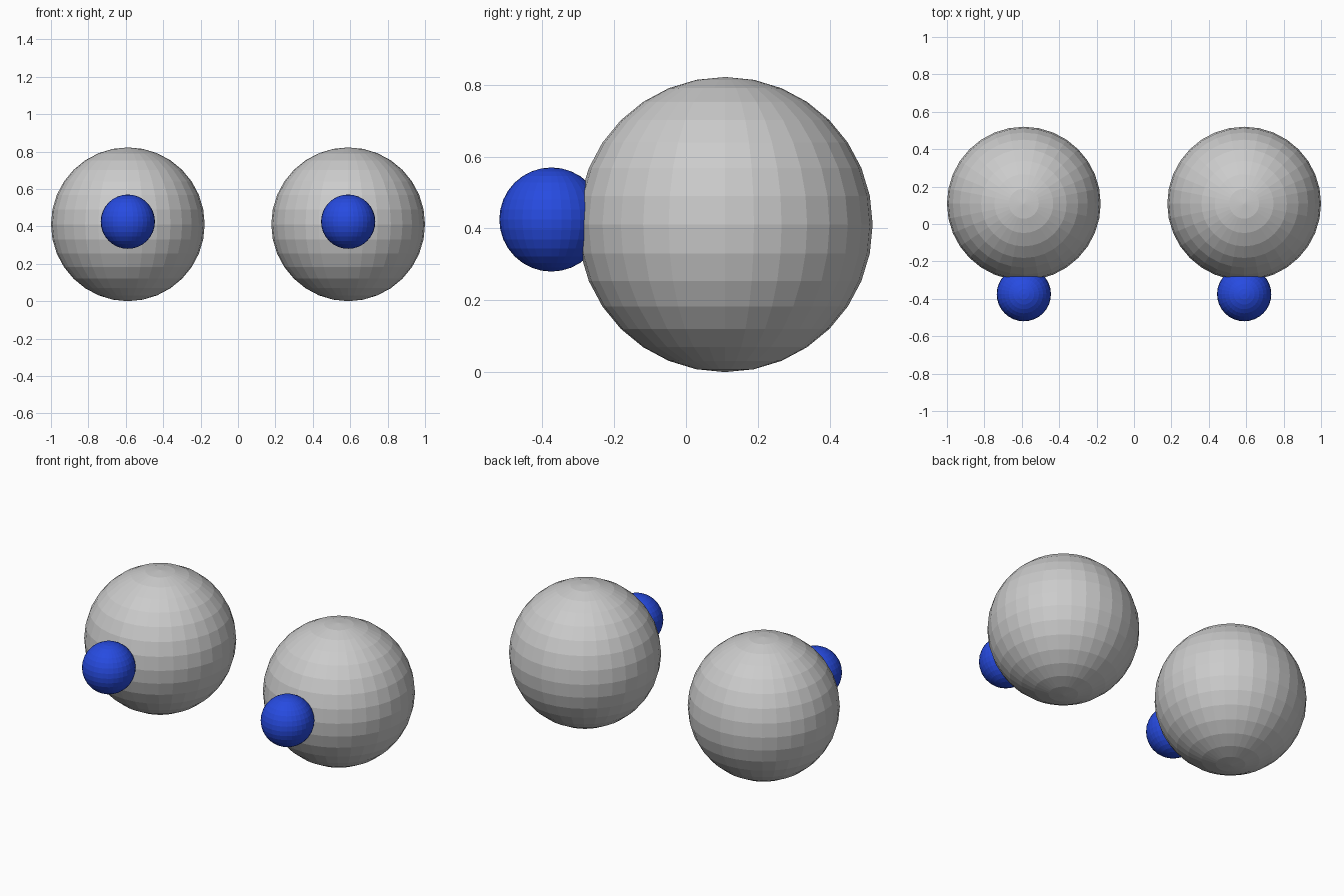
import bpy

if "Cube" in bpy.data.objects:
    bpy.data.objects.remove(bpy.data.objects["Cube"])

blue = bpy.data.materials.new("blue")
blue.diffuse_color = (0.02, 0.07, 0.75, 1)
blue.use_nodes = True
blue.node_tree.nodes["Principled BSDF"].inputs["Base Color"].default_value = blue.diffuse_color


def ball(name, radius, location, material=None):
    bpy.ops.mesh.primitive_uv_sphere_add(
        segments=32, ring_count=16, radius=radius, location=location)
    obj = bpy.context.object
    obj.name = name
    if material:
        obj.data.materials.append(material)
    return obj


# A pair of eyes: faceted eyeball with a smaller pupil ball sunk into its front
for side, x in (("left", -0.589), ("right", 0.589)):
    ball(side + "_eyeball", 0.411, (x, 0.109, 0.411))
    ball(side + "_pupil", 0.145, (x, -0.375, 0.425), blue)
